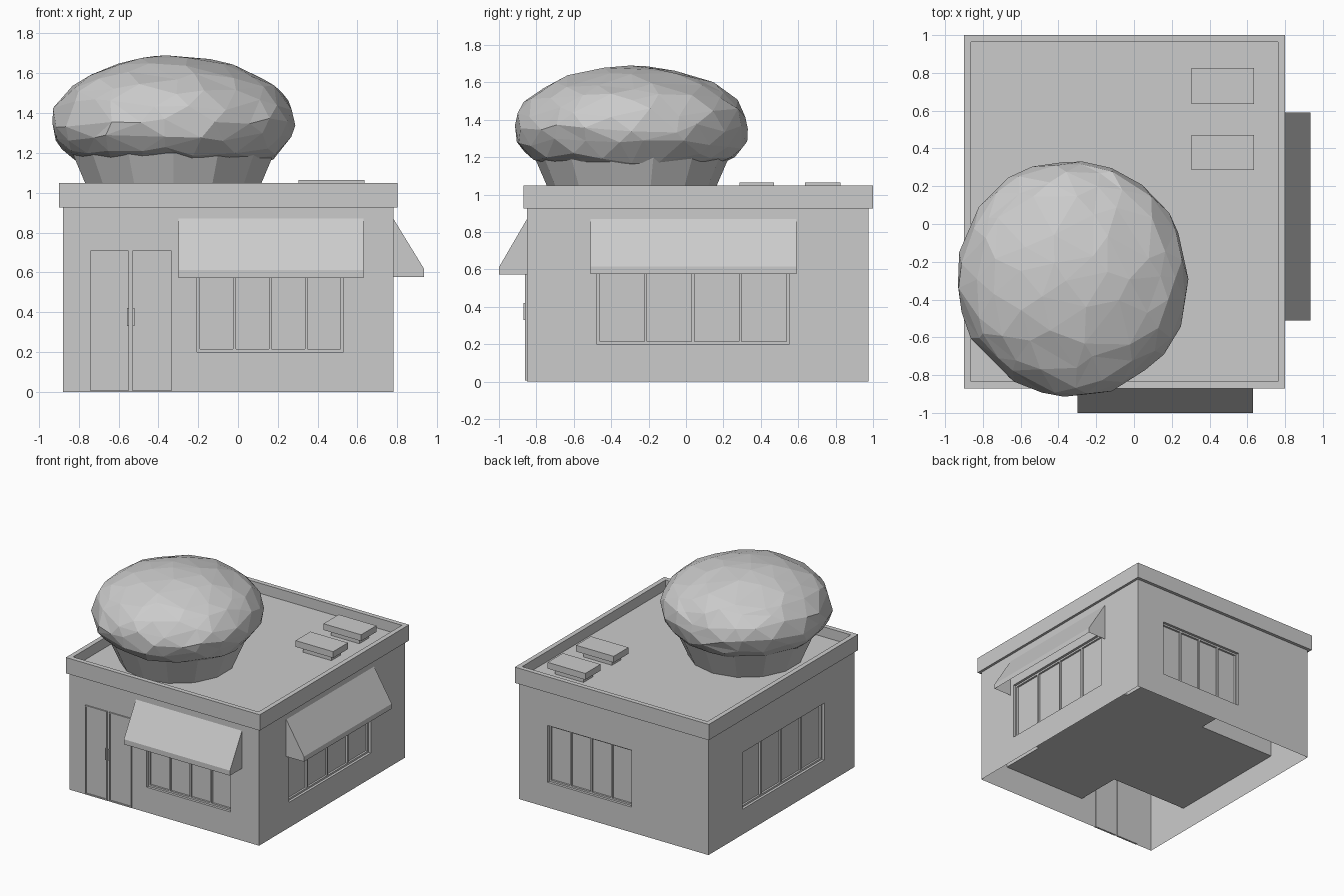
import bpy, bmesh, math, random
from mathutils import Vector

if "Cube" in bpy.data.objects:
    bpy.data.objects.remove(bpy.data.objects["Cube"])

random.seed(4)


def finish(name, bm):
    me = bpy.data.meshes.new(name)
    bm.to_mesh(me)
    bm.free()
    ob = bpy.data.objects.new(name, me)
    bpy.context.collection.objects.link(ob)
    return ob


def add_box(bm, x, y, z):
    """Box from (min, max) pairs."""
    vs = bmesh.ops.create_cube(bm, size=1)['verts']
    for v in vs:
        for i, (a, b) in enumerate((x, y, z)):
            v.co[i] = a + (v.co[i] + 0.5) * (b - a)


def add_prism(bm, pts, offset):
    """Closed prism from a 3D polygon swept along offset."""
    f = bm.faces.new([bm.verts.new(p) for p in pts])
    r = bmesh.ops.extrude_face_region(bm, geom=[f], use_keep_orig=True)
    bmesh.ops.translate(bm, vec=offset, verts=[e for e in r['geom'] if isinstance(e, bmesh.types.BMVert)])
    bmesh.ops.recalc_face_normals(bm, faces=bm.faces)


# Overall dimensions
X0, X1, Y0, Y1 = -0.88, 0.78, -0.85, 0.975
WX, WY, WZ = (-0.205, 0.53), (-0.475, 0.55), (0.2, 0.65)
ROOF = 0.97

# Walls: open underneath, window bays running through as a cross
bm = bmesh.new()
add_box(bm, (X0, X1), (Y0, Y1), (0, 0.94))
walls = finish("walls", bm)
bm = bmesh.new()
xa, xb = WX
ya, yb = WY
cross = [(xa, -2), (xb, -2), (xb, ya), (2, ya), (2, yb), (xb, yb),
         (xb, 2), (xa, 2), (xa, yb), (-2, yb), (-2, ya), (xa, ya)]
add_prism(bm, [(x, y, WZ[0]) for x, y in cross], (0, 0, WZ[1] - WZ[0]))
cutter = finish("window_cutter", bm)
mod = walls.modifiers.new("window_bays", 'BOOLEAN')
mod.operation, mod.solver, mod.object = 'DIFFERENCE', 'EXACT', cutter
bpy.context.view_layer.objects.active = walls
bpy.ops.object.modifier_apply(modifier=mod.name)
bpy.data.objects.remove(cutter)
bm = bmesh.new()
bm.from_mesh(walls.data)
under = [f for f in bm.faces if f.calc_center_median().z < 0.001]
bmesh.ops.delete(bm, geom=under, context='FACES')
bm.to_mesh(walls.data)
bm.free()


# Windows: four panes in a slim recessed frame
def window(name, along_x, wall, out, span):
    bm = bmesh.new()

    def part(u, z, d0, d1):
        d = tuple(sorted((wall - out * d0, wall - out * d1)))
        add_box(bm, *((u, d, z) if along_x else (d, u, z)))

    a, b = span
    w = 0.014
    part(span, WZ, 0.035, 0.045)
    for i in range(5):
        u = a + (b - a - w) * i / 4
        part((u, u + w), WZ, 0.02, 0.045)
    for z in (WZ[0], WZ[1] - w):
        part(span, (z, z + w), 0.02, 0.045)
    return finish(name, bm)


window("front_window", True, Y0, -1, WX)
window("back_window", True, Y1, 1, WX)
window("right_window", False, X1, 1, WY)
window("left_window", False, X0, -1, WY)

# Double door with slim leaf frames and pull handles
bm = bmesh.new()
for a, b, h in ((-0.74, -0.549, -0.558), (-0.53, -0.335, -0.53)):
    add_box(bm, (a, b), (-0.853, -0.845), (0.005, 0.71))
    for x in (a, b - 0.01):
        add_box(bm, (x, x + 0.01), (-0.86, -0.845), (0.005, 0.71))
    for z in (0.005, 0.7):
        add_box(bm, (a, b), (-0.86, -0.845), (z, z + 0.01))
    add_box(bm, (h, h + 0.01), (-0.868, -0.855), (0.33, 0.42))
finish("double_door", bm)


# Awnings: slope, valance and end panels, open underneath and behind
def awning(name, along_x, wall, out, reach, span, z0):
    prof = [(0, 0.87), (reach, z0 + 0.04), (reach, z0), (0, z0)]
    a, b = span
    if along_x:
        pts = [(a, wall + out * d, z) for d, z in prof]
        off = (b - a, 0, 0)
    else:
        pts = [(wall + out * d, a, z) for d, z in prof]
        off = (0, b - a, 0)
    bm = bmesh.new()
    add_prism(bm, pts, off)
    axis = 1 if along_x else 0
    opened = [f for f in bm.faces if f.normal.z < -0.9 or f.normal[axis] * out < -0.9]
    bmesh.ops.delete(bm, geom=opened, context='FACES')
    return finish(name, bm)


awning("front_awning", True, Y0, -1, 0.15, (-0.3, 0.63), 0.572)
awning("right_awning", False, X1, 1, 0.155, (-0.51, 0.59), 0.577)

# Roof: cornice slab with its top inset and pushed down into a parapet
bm = bmesh.new()
add_box(bm, (-0.9, 0.8), (-0.87, 1.0), (0.925, 1.05))
bm.normal_update()
top = max(bm.faces, key=lambda f: f.calc_center_median().z)
bmesh.ops.inset_region(bm, faces=[top], thickness=0.053)
r = bmesh.ops.extrude_face_region(bm, geom=[top])
moved = [e for e in r['geom'] if isinstance(e, bmesh.types.BMVert)]
bmesh.ops.translate(bm, vec=(0, 0, ROOF - 1.05), verts=moved)
if top.is_valid:
    bmesh.ops.delete(bm, geom=[top], context='FACES_ONLY')
bmesh.ops.recalc_face_normals(bm, faces=bm.faces)
finish("roof_parapet", bm)

# Roof vents: cap on a smaller base
for i, (a, b) in enumerate(((0.285, 0.47), (0.635, 0.825))):
    bm = bmesh.new()
    add_box(bm, (0.345, 0.595), (a + 0.035, b - 0.035), (ROOF, 1.02))
    add_box(bm, (0.305, 0.635), (a, b), (1.015, 1.065))
    finish("roof_vent_%d" % (i + 1), bm)

# Rooftop bun: flared cup below a lumpy faceted top
C = Vector((-0.325, -0.29, 0))
bm = bmesh.new()
bmesh.ops.create_cone(bm, cap_ends=True, segments=14, radius1=0.42, radius2=0.52, depth=0.23)
bmesh.ops.translate(bm, vec=C + Vector((0, 0, ROOF + 0.115)), verts=bm.verts)
finish("bun_cup", bm)

bm = bmesh.new()
bmesh.ops.create_icosphere(bm, subdivisions=3, radius=1)
for v in bm.verts:
    jitter = Vector([random.uniform(-0.09, 0.09) for _ in range(3)])
    n = (v.co + jitter).normalized() * random.uniform(0.98, 1.015)
    z = 1.35 + n.z * (0.34 if n.z > 0 else 0.3)
    v.co = C + Vector((n.x * 0.618, n.y * 0.632, max(z, 1.15 + random.uniform(-0.01, 0.01))))
finish("bun_top", bm)
